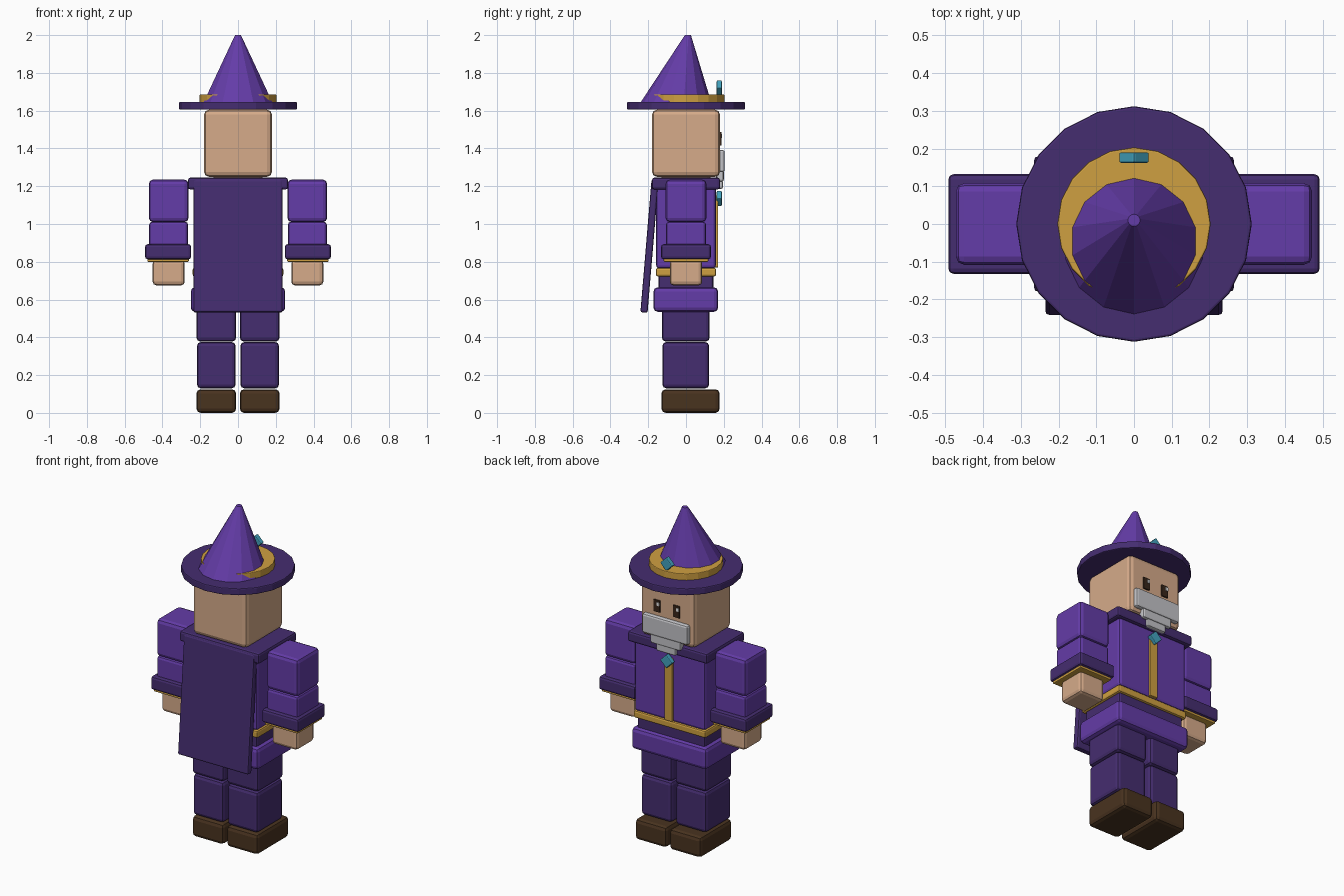
import bpy, bmesh, math
from mathutils import Matrix, Vector

if "Cube" in bpy.data.objects:
    bpy.data.objects.remove(bpy.data.objects["Cube"])


def make_material(name, hex_code):
    srgb = [int(hex_code[i:i + 2], 16) / 255 for i in (0, 2, 4)]
    color = [((c + 0.055) / 1.055) ** 2.4 for c in srgb] + [1]
    mat = bpy.data.materials.new(name)
    mat.use_nodes = True
    mat.diffuse_color = color
    mat.node_tree.nodes["Principled BSDF"].inputs["Base Color"].default_value = color
    return mat


purple = make_material("purple cloth", "643CA8")
dark = make_material("dark purple cloth", "452D70")
skin = make_material("skin", "D6AB8A")
gold = make_material("gold trim", "CFA041")
brown = make_material("boot brown", "49331F")
grey = make_material("beard grey", "C4C4C8")
teal = make_material("teal gem", "43A3BF")
eye_brown = make_material("eye brown", "38261A")
white = make_material("white glint", "F2F2F2")


def finish(name, bm, mat, bevel):
    mesh = bpy.data.meshes.new(name)
    bm.to_mesh(mesh)
    bm.free()
    mesh.materials.append(mat)
    obj = bpy.data.objects.new(name, mesh)
    bpy.context.collection.objects.link(obj)
    if bevel:
        mod = obj.modifiers.new("Bevel", "BEVEL")
        mod.width = bevel
        mod.segments = 2
        mod.limit_method = "ANGLE"
        mod.angle_limit = math.radians(40)
    return obj


def box(name, mat, x, y, z, bevel=0.02, turn=None):
    """Bevelled box from (min, max) ranges, optionally turned about its centre."""
    bm = bmesh.new()
    bmesh.ops.create_cube(bm, size=1)
    size = [r[1] - r[0] for r in (x, y, z)]
    bm.transform(Matrix.Diagonal((*size, 1)))
    obj = finish(name, bm, mat, bevel)
    obj.location = [sum(r) / 2 for r in (x, y, z)]
    if turn:
        obj.rotation_euler = turn
    return obj


def pair(name, mat, x, y, z, bevel=0.02):
    box("left_" + name, mat, x, y, z, bevel)
    box("right_" + name, mat, (-x[1], -x[0]), y, z, bevel)


def cone(name, mat, sides, r_low, r_high, z_low, z_high, y_low=0, y_high=0, bevel=0):
    """Frustum whose end rings can be offset along y, with a corner on +y."""
    bm = bmesh.new()
    bmesh.ops.create_cone(bm, cap_ends=True, segments=sides,
                          radius1=1, radius2=1, depth=2)
    top = max(v.co.z for v in bm.verts)
    for v in bm.verts:
        upper = v.co.z > 0
        r = r_high if upper else r_low
        v.co = Vector((v.co.x * r, v.co.y * r + (y_high if upper else y_low),
                       z_high if upper else z_low))
    return finish(name, bm, mat, bevel)


def mid(half):
    return (-half, half)


# Legs and boots
pair("boot", brown, (0.01, 0.22), (-0.13, 0.178), (0, 0.125), 0.022)
pair("shin", dark, (0.013, 0.217), (-0.125, 0.122), (0.13, 0.375))
pair("thigh", dark, (0.01, 0.22), (-0.128, 0.125), (0.378, 0.56))

# Robe: skirt, waist, belt, chest, front stripe
box("robe_skirt", purple, mid(0.25), (-0.172, 0.17), (0.535, 0.665), 0.022)
box("waist", dark, mid(0.225), mid(0.145), (0.65, 0.78), 0.012)
box("belt", gold, mid(0.24), mid(0.16), (0.723, 0.767), 0.01)
box("chest", purple, mid(0.235), mid(0.158), (0.765, 1.2), 0.016)
box("front_stripe", gold, mid(0.026), (0.14, 0.17), (0.77, 1.15), 0.004)
box("collar", dark, mid(0.265), mid(0.18), (1.183, 1.245), 0.012)
box("neck", skin, mid(0.13), mid(0.13), (1.2, 1.3), 0.02)

# Cape leaning outwards at the hem
box("cape", dark, mid(0.235), (-0.212, -0.174), (0.53, 1.235), 0.01,
    (math.radians(-4.8), 0, 0))

# Arms
pair("upper_arm", purple, (0.262, 0.472), mid(0.108), (1.01, 1.235), 0.022)
pair("forearm", purple, (0.264, 0.47), mid(0.106), (0.85, 1.012), 0.016)
pair("cuff", dark, (0.248, 0.492), mid(0.132), (0.813, 0.893), 0.014)
pair("cuff_trim", gold, (0.26, 0.48), mid(0.118), (0.8, 0.82), 0.005)
pair("hand", skin, (0.282, 0.452), mid(0.086), (0.675, 0.81), 0.02)

# Head and face
box("head", skin, mid(0.18), mid(0.18), (1.25, 1.605), 0.026)
pair("eye", eye_brown, (0.043, 0.087), (0.165, 0.188), (1.415, 1.487), 0.004)
for side, x in (("left", 0.054), ("right", -0.076)):
    box(side + "_eye_glint", white, (x - 0.008, x + 0.008), (0.184, 0.191),
        (1.456, 1.476), 0)
box("beard_top", grey, mid(0.152), (0.16, 0.205), (1.275, 1.392), 0.012)
box("beard_middle", grey, mid(0.1), (0.16, 0.2), (1.225, 1.285), 0.01)
box("beard_tip", grey, mid(0.065), (0.16, 0.195), (1.185, 1.235), 0.01)

# Hat
cone("hat_brim", dark, 20, 0.312, 0.312, 1.605, 1.647, bevel=0.006)
cone("hat_band", gold, 20, 0.203, 0.203, 1.64, 1.686, bevel=0.004)
cone("hat_point", purple, 14, 0.189, 0.016, 1.64, 2.0, -0.054, 0.01)

# Gems set on their corners
for name, z in (("hat_gem", 1.72), ("robe_gem", 1.135)):
    box(name, teal, mid(0.029), (0.162, 0.19), (z - 0.029, z + 0.029), 0.005,
        (0, math.radians(45), 0))
